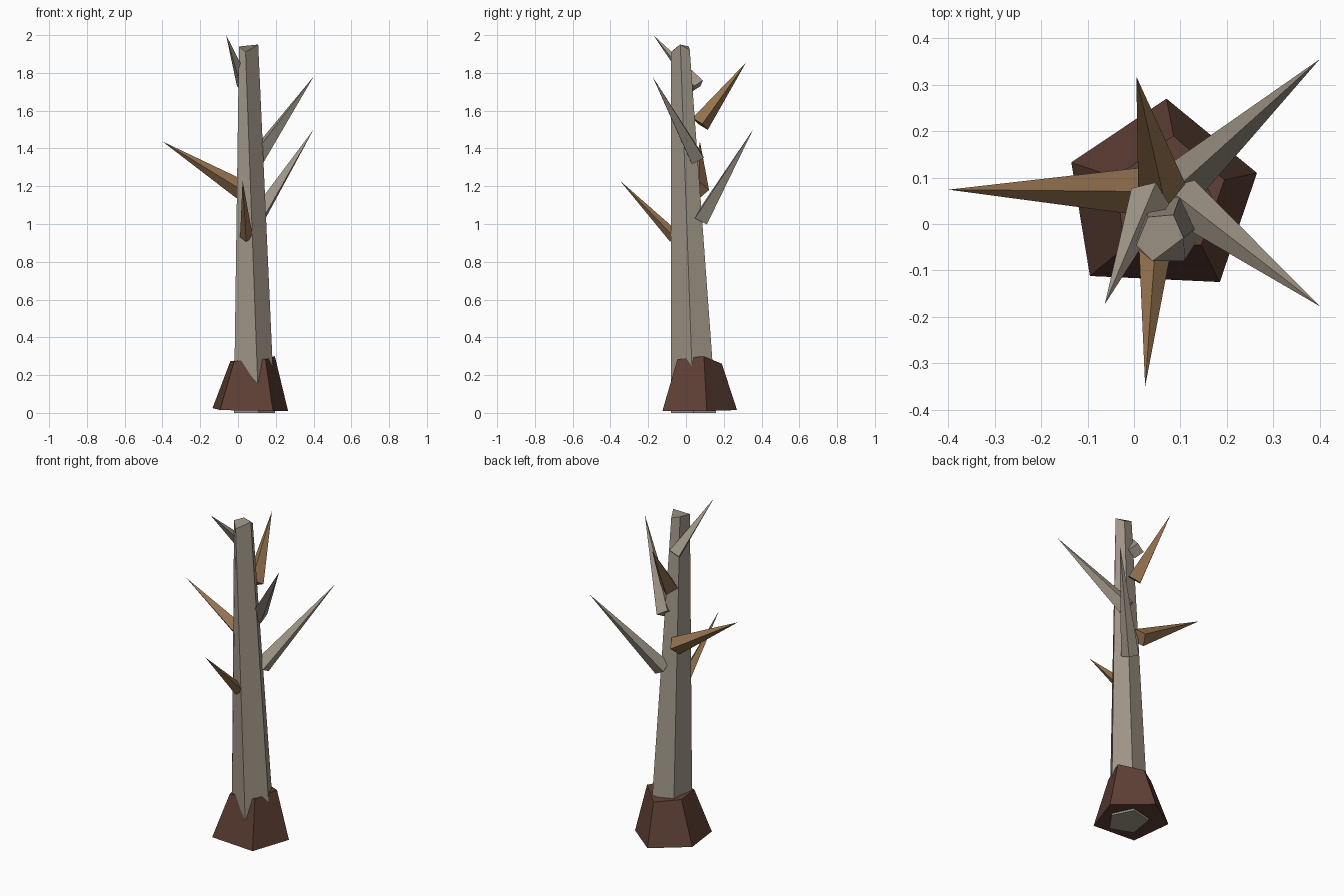
import bpy
from mathutils import Vector

if "Cube" in bpy.data.objects:
    bpy.data.objects.remove(bpy.data.objects["Cube"])


def material(name, rgb):
    m = bpy.data.materials.new(name)
    m.diffuse_color = (*rgb, 1)
    m.use_nodes = True
    m.node_tree.nodes["Principled BSDF"].inputs["Base Color"].default_value = m.diffuse_color
    return m


BARK = material("grey_bark", (0.36, 0.31, 0.25))
TWIG = material("brown_wood", (0.30, 0.17, 0.08))
ROOT = material("dark_root", (0.11, 0.05, 0.035))


def add_object(name, verts, faces, mat):
    me = bpy.data.meshes.new(name)
    me.from_pydata([tuple(v) for v in verts], [], faces)
    me.materials.append(mat)
    ob = bpy.data.objects.new(name, me)
    bpy.context.collection.objects.link(ob)
    return ob


def loft(name, lower, upper, mat):
    """Closed flat-faced solid between two counter-clockwise rings."""
    n = len(lower)
    faces = [(i, (i + 1) % n, n + (i + 1) % n, n + i) for i in range(n)]
    faces += [tuple(reversed(range(n))), tuple(range(n, 2 * n))]
    return add_object(name, lower + upper, faces, mat)


def spike(name, base, tip, r, mat):
    """Four-sided pointed branch from base centre to tip."""
    base, tip = Vector(base), Vector(tip)
    d = (tip - base).normalized()
    side = d.cross(Vector((0, 0, 1))).normalized()
    up = side.cross(d)
    ring = [base + side * r, base + up * r, base - side * r, base - up * r]
    faces = [(i, (i + 1) % 4, 4) for i in range(4)] + [(3, 2, 1, 0)]
    return add_object(name, ring + [tip], [tuple(reversed(f)) for f in faces], mat)


# Trunk: leaning, tapered five-sided log with a ragged top
loft("trunk",
     [(0.11, -0.08, 0), (0.195, 0.04, 0), (0.135, 0.16, 0), (0.0, 0.125, 0), (-0.022, -0.03, 0)],
     [(0.04, -0.08, 1.91), (0.107, -0.03, 1.95), (0.085, 0.02, 1.92),
      (0.03, 0.015, 1.94), (0.005, -0.045, 1.94)], BARK)

# Root collar: wide five-sided flare
loft("root_collar",
     [(-0.095, -0.112, 0.015), (0.185, -0.125, 0.01), (0.265, 0.11, 0.01),
      (0.07, 0.27, 0.015), (-0.135, 0.133, 0.025)],
     [(-0.02, -0.05, 0.275), (0.145, -0.045, 0.285), (0.195, 0.095, 0.30),
      (0.085, 0.19, 0.26), (-0.04, 0.10, 0.275)], ROOT)

# Branches: base centre, tip, radius, material
branches = [
    ((0.10, 0.085, 1.03), (0.40, 0.355, 1.50), 0.050, BARK),
    ((0.10, 0.055, 1.35), (0.40, -0.177, 1.78), 0.050, BARK),
    ((0.02, 0.070, 1.18), (-0.40, 0.074, 1.437), 0.052, TWIG),
    ((0.045, -0.06, 0.93), (0.024, -0.35, 1.23), 0.034, TWIG),
    ((0.06, 0.075, 1.53), (0.005, 0.318, 1.855), 0.052, TWIG),
    ((0.035, 0.06, 1.73), (-0.063, -0.173, 2.0), 0.044, BARK),
]
for i, (b, t, r, m) in enumerate(branches):
    spike(f"branch_{i + 1}", b, t, r, m)
